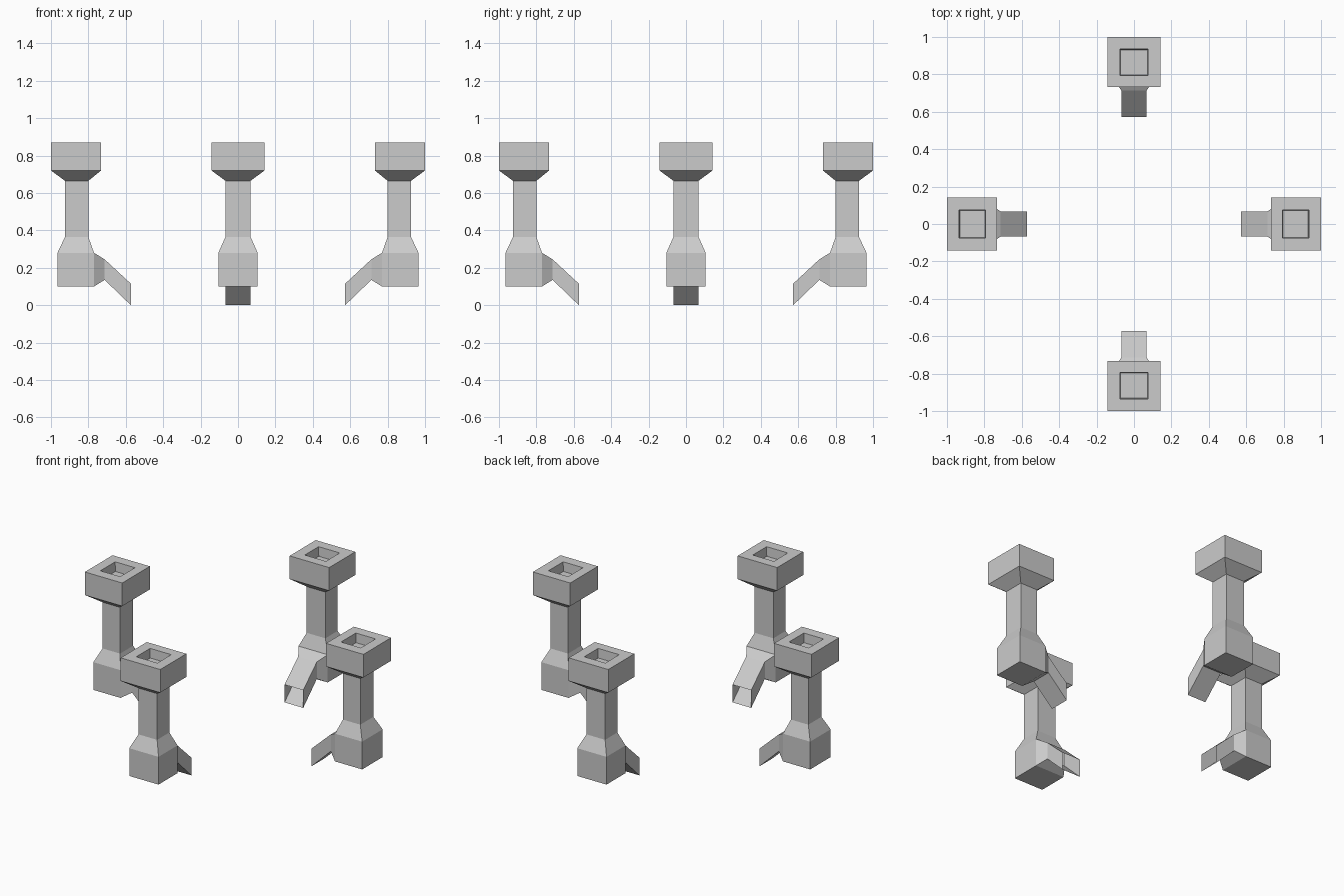
import bpy, bmesh
from math import pi
from mathutils import Matrix

if "Cube" in bpy.data.objects:
    bpy.data.objects.remove(bpy.data.objects["Cube"])


def rect_z(x0, x1, half_y, z):
    """Horizontal rectangular section."""
    return [(x0, -half_y, z), (x1, -half_y, z), (x1, half_y, z), (x0, half_y, z)]


def rect_x(x, half_y, z0, z1):
    """Upright rectangular section facing the centre."""
    return [(x, -half_y, z0), (x, half_y, z0), (x, half_y, z1), (x, -half_y, z1)]


def loft(bm, sections, cap_first=False, cap_last=False):
    rings = [[bm.verts.new(p) for p in s] for s in sections]
    faces = []
    for a, b in zip(rings, rings[1:]):
        for i in range(4):
            j = (i + 1) % 4
            faces.append(bm.faces.new((a[i], a[j], b[j], b[i])))
    if cap_first:
        bm.faces.new(rings[0][::-1])
    if cap_last:
        bm.faces.new(rings[-1])
    return faces


def make_post(name, angle):
    bm = bmesh.new()
    # foot, shaft, flared head and the recess sunk into its top
    sides = loft(bm, [
        rect_z(0.77, 0.965, 0.105, 0.10),
        rect_z(0.77, 0.965, 0.105, 0.28),
        rect_z(0.80, 0.925, 0.067, 0.365),
        rect_z(0.80, 0.925, 0.067, 0.665),
        rect_z(0.732, 1.0, 0.142, 0.72),
        rect_z(0.732, 1.0, 0.142, 0.87),
        rect_z(0.793, 0.935, 0.076, 0.87),
        rect_z(0.797, 0.931, 0.072, 0.81),
    ], cap_first=True, cap_last=True)
    # the foot opens into the spout
    bm.faces.remove(sides[3])
    # open spout sloping down toward the centre
    loft(bm, [
        rect_x(0.77, 0.105, 0.10, 0.28),
        rect_x(0.713, 0.067, 0.135, 0.245),
        rect_x(0.573, 0.067, 0.0, 0.115),
    ])
    bmesh.ops.remove_doubles(bm, verts=bm.verts, dist=1e-4)
    bmesh.ops.recalc_face_normals(bm, faces=bm.faces)
    bm.transform(Matrix.Rotation(angle, 4, 'Z'))
    mesh = bpy.data.meshes.new(name)
    bm.to_mesh(mesh)
    bm.free()
    obj = bpy.data.objects.new(name, mesh)
    bpy.context.collection.objects.link(obj)


# four identical posts around the centre
for k, side in enumerate(("right", "back", "left", "front")):
    make_post(side + "_spouted_post", k * pi / 2)
